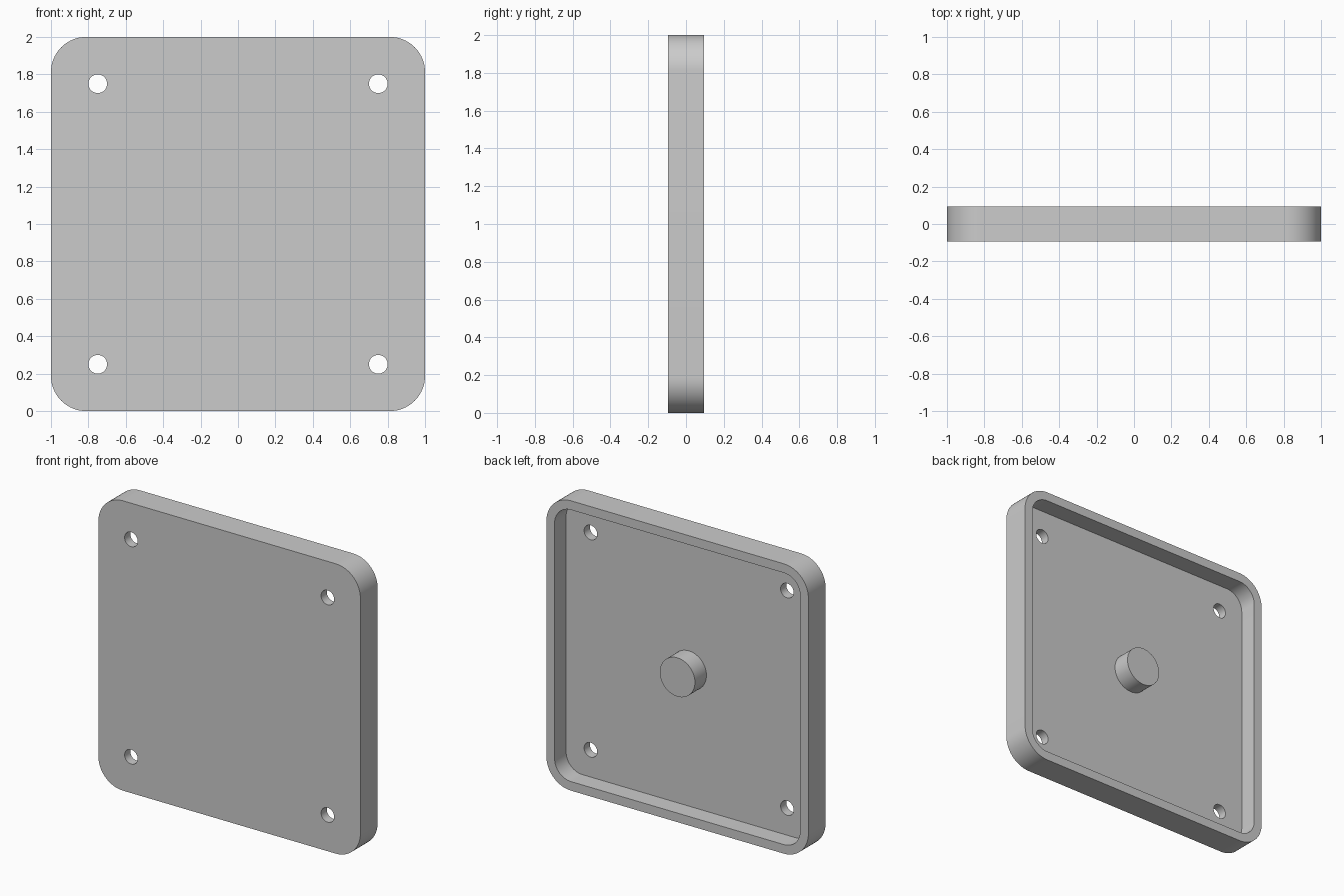
import bpy
import bmesh
from math import cos, sin, pi

if "Cube" in bpy.data.objects:
    bpy.data.objects.remove(bpy.data.objects["Cube"])

HALF_DEPTH = 0.094
WALL = 0.0625
CORNER = 0.1875
FLOOR = -HALF_DEPTH + WALL

grey = bpy.data.materials.new("plain grey")
grey.use_nodes = True
grey.diffuse_color = (0.6, 0.6, 0.6, 1)
grey.node_tree.nodes["Principled BSDF"].inputs["Base Color"].default_value = (0.6, 0.6, 0.6, 1)


def arc(cx, cz, r, start, sweep, steps):
    return [(cx + r * cos(start + sweep * i / steps),
             cz + r * sin(start + sweep * i / steps)) for i in range(steps + 1)]


def rounded_square(half, r):
    points = []
    for i, (sx, sz) in enumerate([(1, 1), (-1, 1), (-1, -1), (1, -1)]):
        points += arc(sx * (half - r), 1 + sz * (half - r), r, i * pi / 2, pi / 2, 16)
    return points


def circle(cx, cz, r):
    return arc(cx, cz, r, 0, 2 * pi, 48)[:-1]


def prism(name, outline, y0, y1):
    """Extrude an x-z outline from y0 to y1."""
    bm = bmesh.new()
    face = bm.faces.new([bm.verts.new((x, y0, z)) for x, z in outline])
    new = bmesh.ops.extrude_face_region(bm, geom=[face])["geom"]
    verts = [v for v in new if isinstance(v, bmesh.types.BMVert)]
    bmesh.ops.translate(bm, verts=verts, vec=(0, y1 - y0, 0))
    bmesh.ops.recalc_face_normals(bm, faces=bm.faces)
    mesh = bpy.data.meshes.new(name)
    bm.to_mesh(mesh)
    bm.free()
    mesh.materials.append(grey)
    obj = bpy.data.objects.new(name, mesh)
    bpy.context.collection.objects.link(obj)
    return obj


def select(obj):
    bpy.ops.object.select_all(action="DESELECT")
    obj.select_set(True)
    bpy.context.view_layer.objects.active = obj


def cut(obj, cutter):
    mod = obj.modifiers.new("cut", "BOOLEAN")
    mod.operation = "DIFFERENCE"
    mod.solver = "EXACT"
    mod.object = cutter
    select(obj)
    bpy.ops.object.modifier_apply(modifier=mod.name)
    bpy.data.objects.remove(cutter)


# Cover plate, hollowed from the back to leave a raised rim
plate = prism("cover_plate", rounded_square(1, CORNER), -HALF_DEPTH, HALF_DEPTH)
cut(plate, prism("recess_cutter", rounded_square(1 - WALL, CORNER - WALL), FLOOR, 0.3))

# Screw holes near the four corners
for sx in (-1, 1):
    for sz in (-1, 1):
        cut(plate, prism("hole_cutter", circle(sx * 0.75, 1 + sz * 0.75, 0.05), -0.3, 0.3))

# Central boss, flush with the rim
boss = prism("center_boss", circle(0, 1, 0.134), FLOOR - WALL / 2, HALF_DEPTH)

for obj in (plate, boss):
    select(obj)
    bpy.ops.object.shade_smooth_by_angle(angle=pi / 6)
